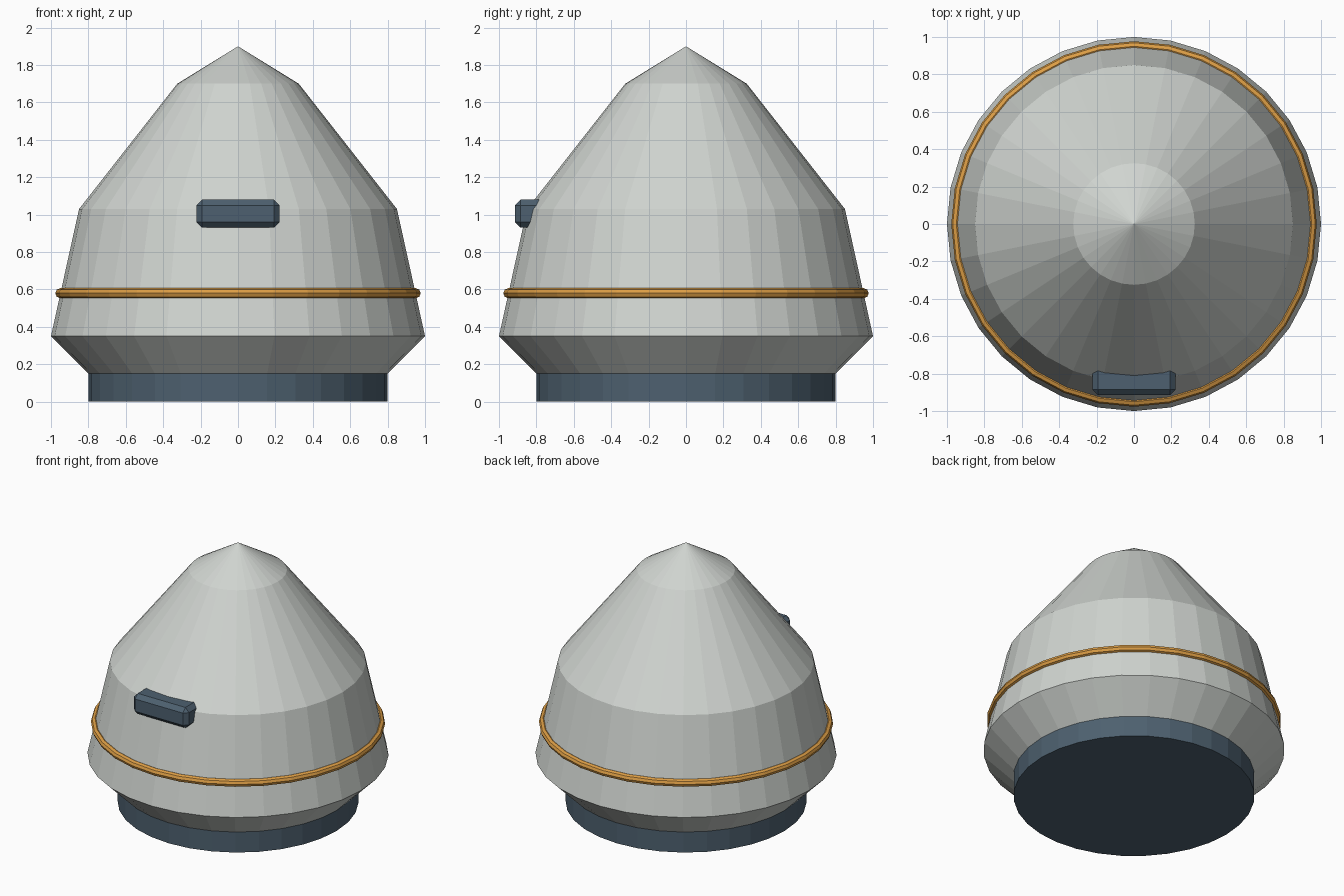
import bpy
import bmesh
from math import cos, sin, tau

SEGMENTS = 32

default_cube = bpy.data.objects.get("Cube")
if default_cube:
    bpy.data.objects.remove(default_cube, do_unlink=True)


def make_material(name, rgb):
    mat = bpy.data.materials.new(name)
    mat.use_nodes = True
    colour = (*rgb, 1)
    mat.diffuse_color = colour
    mat.node_tree.nodes["Principled BSDF"].inputs["Base Color"].default_value = colour
    return mat


def add_object(name, bm, material):
    bmesh.ops.recalc_face_normals(bm, faces=bm.faces)
    mesh = bpy.data.meshes.new(name)
    bm.to_mesh(mesh)
    bm.free()
    mesh.materials.append(material)
    obj = bpy.data.objects.new(name, mesh)
    bpy.context.collection.objects.link(obj)
    return obj


def lathe(name, profile, material, closed=False):
    """Spin (radius, height) points around z; open profiles get end caps or a tip."""
    bm = bmesh.new()
    rings = []
    for radius, z in profile:
        if radius == 0:
            rings.append([bm.verts.new((0, 0, z))] * SEGMENTS)
        else:
            angles = [tau * i / SEGMENTS for i in range(SEGMENTS)]
            rings.append([bm.verts.new((radius * cos(a), radius * sin(a), z)) for a in angles])
    pairs = list(zip(rings, rings[1:]))
    if closed:
        pairs.append((rings[-1], rings[0]))
    for low, high in pairs:
        for i in range(SEGMENTS):
            j = (i + 1) % SEGMENTS
            corners = [low[i], low[j], high[j], high[i]]
            bm.faces.new(list(dict.fromkeys(corners)))
    if not closed:
        for (radius, _), ring in ((profile[0], rings[0]), (profile[-1], rings[-1])):
            if radius:
                bm.faces.new(ring)
    return add_object(name, bm, material)


hull_grey = make_material("pale grey", (0.63, 0.66, 0.63))
slate = make_material("slate blue", (0.075, 0.118, 0.16))
gold = make_material("golden orange", (0.72, 0.34, 0.06))

# Base drum and conical shell
lathe("base_ring", [(0.8, 0), (0.8, 0.15)], slate)
lathe("shell", [(0.8, 0.15), (1, 0.35), (0.85, 1.03), (0.325, 1.7), (0, 1.9)], hull_grey)

# Thin trim hoop around the lower shell
hoop_section = [(0.95 + 0.027 * cos(tau * i / 8), 0.58 + 0.027 * sin(tau * i / 8))
                for i in range(8)]
lathe("trim_hoop", hoop_section, gold, closed=True)

# Chamfered window block set into the front
bm = bmesh.new()
bmesh.ops.create_cube(bm, size=1)
bmesh.ops.scale(bm, vec=(0.446, 0.2, 0.15), verts=bm.verts)
bmesh.ops.translate(bm, vec=(0, -0.815, 1.005), verts=bm.verts)
window = add_object("front_window", bm, slate)
bevel = window.modifiers.new("chamfer", "BEVEL")
bevel.width = 0.03
bevel.segments = 1
